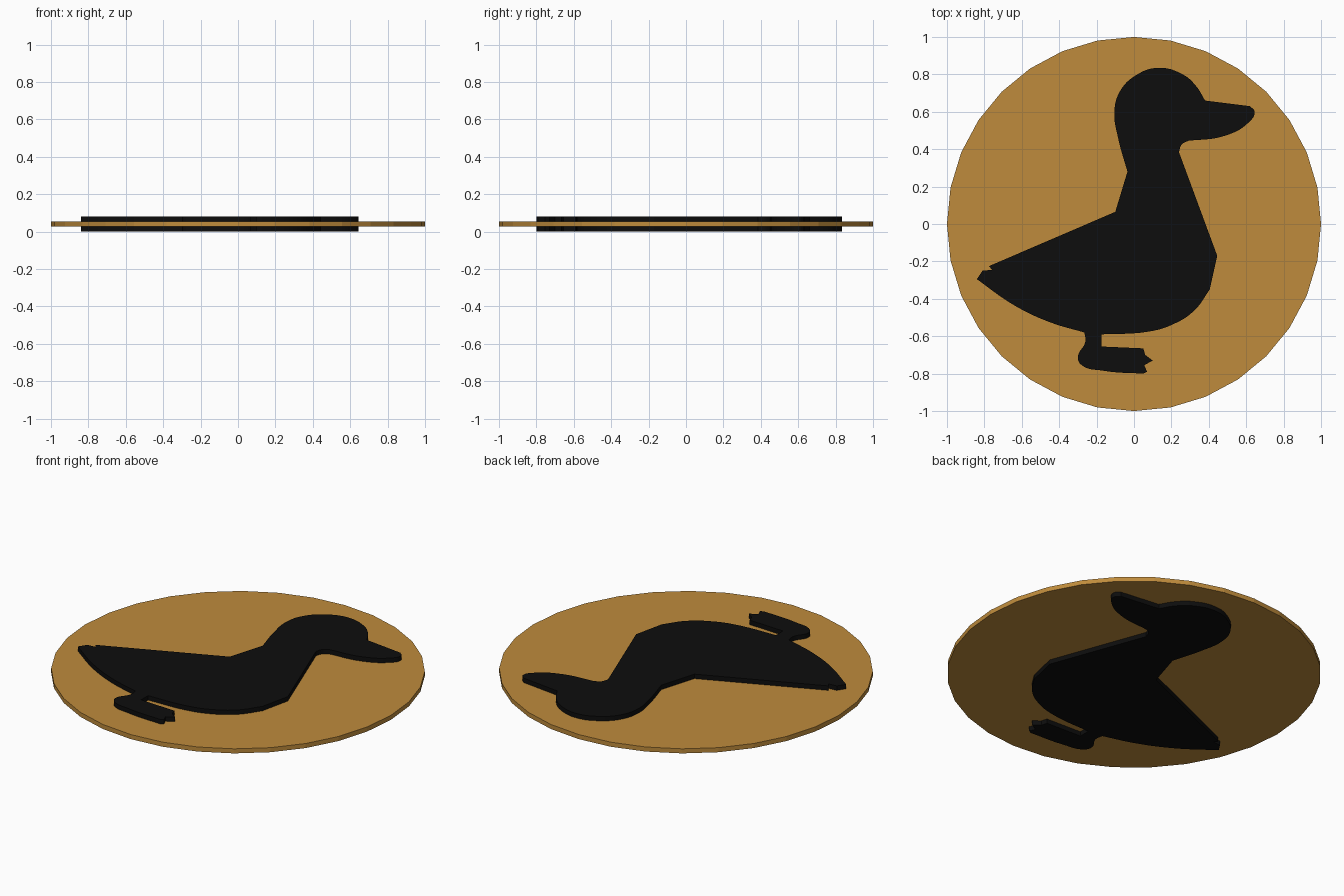
import bpy
import bmesh
import math
from mathutils import Matrix

default_cube = bpy.data.objects.get("Cube")
if default_cube:
    bpy.data.objects.remove(default_cube, do_unlink=True)


def make_material(name, color):
    material = bpy.data.materials.new(name)
    material.use_nodes = True
    material.diffuse_color = color
    shader = next(n for n in material.node_tree.nodes if n.type == "BSDF_PRINCIPLED")
    shader.inputs["Base Color"].default_value = color
    return material


def link_object(name, data, material):
    part = bpy.data.objects.new(name, data)
    data.materials.append(material)
    bpy.context.collection.objects.link(part)
    return part


gold = make_material("gold", (0.52, 0.26, 0.045, 1))
black = make_material("black", (0.004, 0.004, 0.004, 1))

THICKNESS = 0.08
MIDDLE = THICKNESS / 2

# Backing disc
disc_mesh = bpy.data.meshes.new("backing_disc")
bm = bmesh.new()
bmesh.ops.create_cone(bm, cap_ends=True, segments=32, radius1=1, radius2=1,
                      depth=0.027, matrix=Matrix.Translation((0, 0, MIDDLE)))
bm.to_mesh(disc_mesh)
bm.free()
link_object("backing_disc", disc_mesh, gold)

# Duck outline, clockwise: each run is either sharp corners or a smooth bend
CORNER, SMOOTH = "VECTOR", "AUTO"
outline = [
    # bill
    (CORNER, [(.38, .66), (.62, .63)]),
    (SMOOTH, [(.645, .6), (.61, .54), (.48, .47)]),
    (CORNER, [(.29, .445)]),
    (SMOOTH, [(.255, .425)]),
    # breast and belly
    (CORNER, [(.24, .385), (.445, -.17), (.405, -.35)]),
    (SMOOTH, [(.32, -.465), (.2, -.54), (.08, -.575)]),
    # leg and webbed foot
    (CORNER, [(-.175, -.59), (-.175, -.655), (.05, -.665), (.06, -.7),
              (.1, -.73), (.055, -.755), (.07, -.79), (.05, -.8)]),
    (SMOOTH, [(-.16, -.785), (-.285, -.75), (-.3, -.71), (-.26, -.63)]),
    (CORNER, [(-.265, -.58)]),
    # underside and tail
    (SMOOTH, [(-.45, -.525), (-.64, -.435)]),
    (CORNER, [(-.84, -.295), (-.81, -.25), (-.76, -.245), (-.775, -.225)]),
    # back, neck and head
    (CORNER, [(-.1, .065), (-.035, .28)]),
    (SMOOTH, [(-.085, .46), (-.105, .6), (-.075, .71), (.01, .795),
              (.13, .835), (.26, .8), (.33, .74)]),
]

# Duck silhouette, extruded through both sides of the disc
points = [(kind, p) for kind, run in outline for p in run]
curve = bpy.data.curves.new("duck_silhouette", "CURVE")
curve.dimensions = "2D"
curve.fill_mode = "BOTH"
curve.extrude = MIDDLE
curve.resolution_u = 6
spline = curve.splines.new("BEZIER")
spline.bezier_points.add(len(points) - 1)
spline.use_cyclic_u = True
for bezier, (kind, (x, y)) in zip(spline.bezier_points, points):
    bezier.co = (x, y, 0)
    bezier.handle_left_type = bezier.handle_right_type = kind

duck = link_object("duck_silhouette", curve, black)
duck.location.z = MIDDLE

# Turn the filled curve into a solid mesh
bpy.ops.object.select_all(action="DESELECT")
duck.select_set(True)
bpy.context.view_layer.objects.active = duck
bpy.ops.object.convert(target="MESH")
bm = bmesh.new()
bm.from_mesh(duck.data)
bmesh.ops.remove_doubles(bm, verts=bm.verts, dist=0.0005)
bmesh.ops.recalc_face_normals(bm, faces=bm.faces)
bm.to_mesh(duck.data)
bm.free()
bpy.ops.object.shade_smooth_by_angle(angle=math.radians(30))
